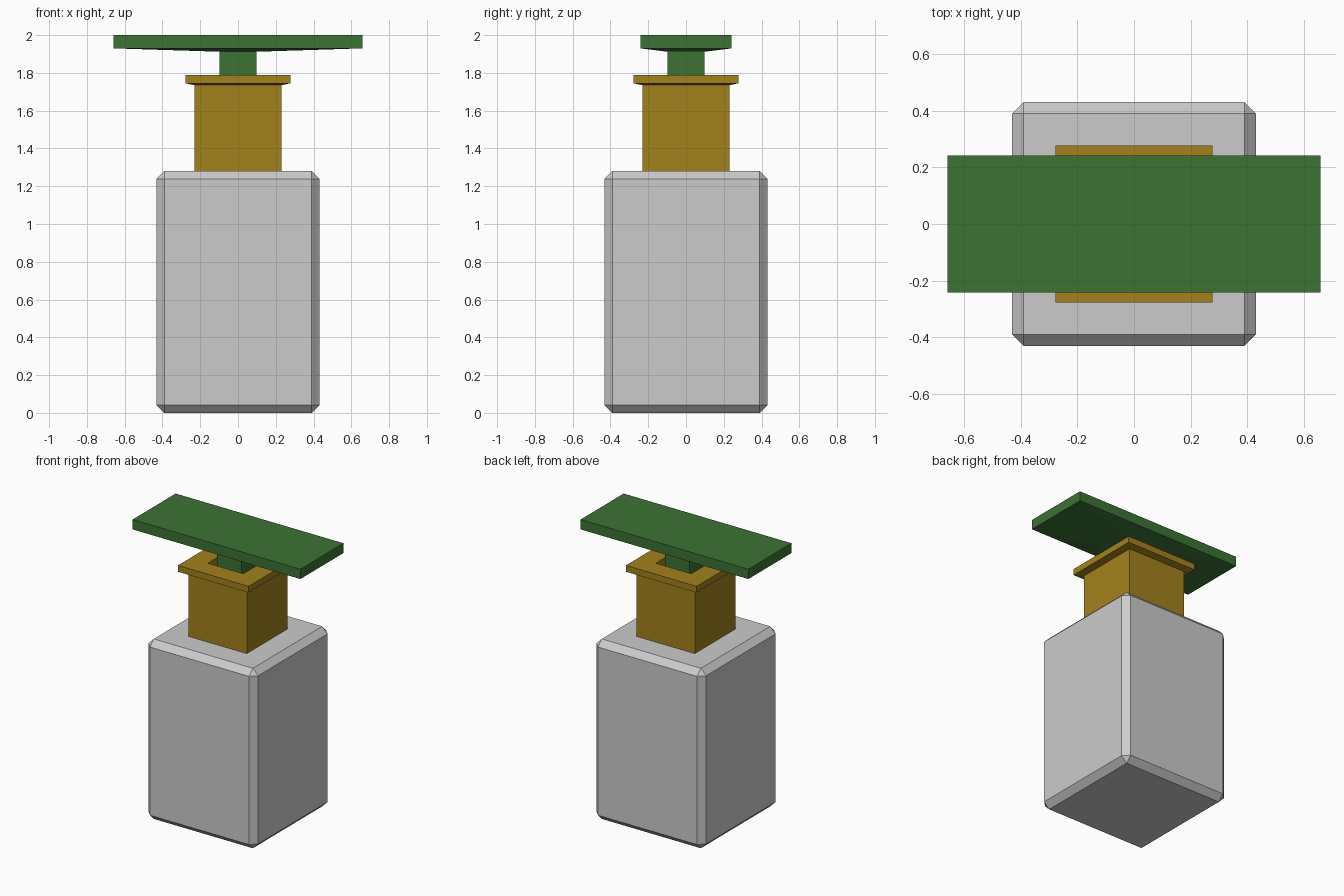
import bpy, bmesh

if "Cube" in bpy.data.objects:
    bpy.data.objects.remove(bpy.data.objects["Cube"])


def material(name, color):
    m = bpy.data.materials.new(name)
    m.diffuse_color = color
    m.use_nodes = True
    m.node_tree.nodes["Principled BSDF"].inputs["Base Color"].default_value = m.diffuse_color
    return m


def loft(name, rings, mat=None):
    """Stack rectangular rings (half_x, half_y, z), capping both ends."""
    bm = bmesh.new()
    loops = [[bm.verts.new((sx * hx, sy * hy, z))
              for sx, sy in ((-1, -1), (1, -1), (1, 1), (-1, 1))]
             for hx, hy, z in rings]
    for a, b in zip(loops, loops[1:]):
        for i in range(4):
            j = (i + 1) % 4
            bm.faces.new((a[i], a[j], b[j], b[i]))
    bm.faces.new(loops[0][::-1])
    bm.faces.new(loops[-1])
    bmesh.ops.recalc_face_normals(bm, faces=bm.faces)
    mesh = bpy.data.meshes.new(name)
    bm.to_mesh(mesh)
    bm.free()
    ob = bpy.data.objects.new(name, mesh)
    bpy.context.collection.objects.link(ob)
    if mat:
        mesh.materials.append(mat)
    return ob


gold = material("gold", (0.36, 0.22, 0.012, 1))
green = material("green", (0.045, 0.17, 0.035, 1))

# Chamfered square bottle body
body = loft("bottle_body", [(0.432, 0.432, 0), (0.432, 0.432, 1.28)])
bev = body.modifiers.new("chamfer", 'BEVEL')
bev.width = 0.042
bev.segments = 1

# Neck with flared lip and a recessed square opening
loft("neck_collar", [(0.23, 0.23, 1.278), (0.23, 0.23, 1.735),
                     (0.278, 0.278, 1.745), (0.278, 0.278, 1.79),
                     (0.14, 0.14, 1.79), (0.14, 0.14, 1.74)], gold)

# Plunger stem flaring into the wide press plate
loft("pump_plunger", [(0.098, 0.098, 1.74), (0.098, 0.098, 1.912),
                      (0.66, 0.242, 1.93), (0.66, 0.242, 2.0)], green)
